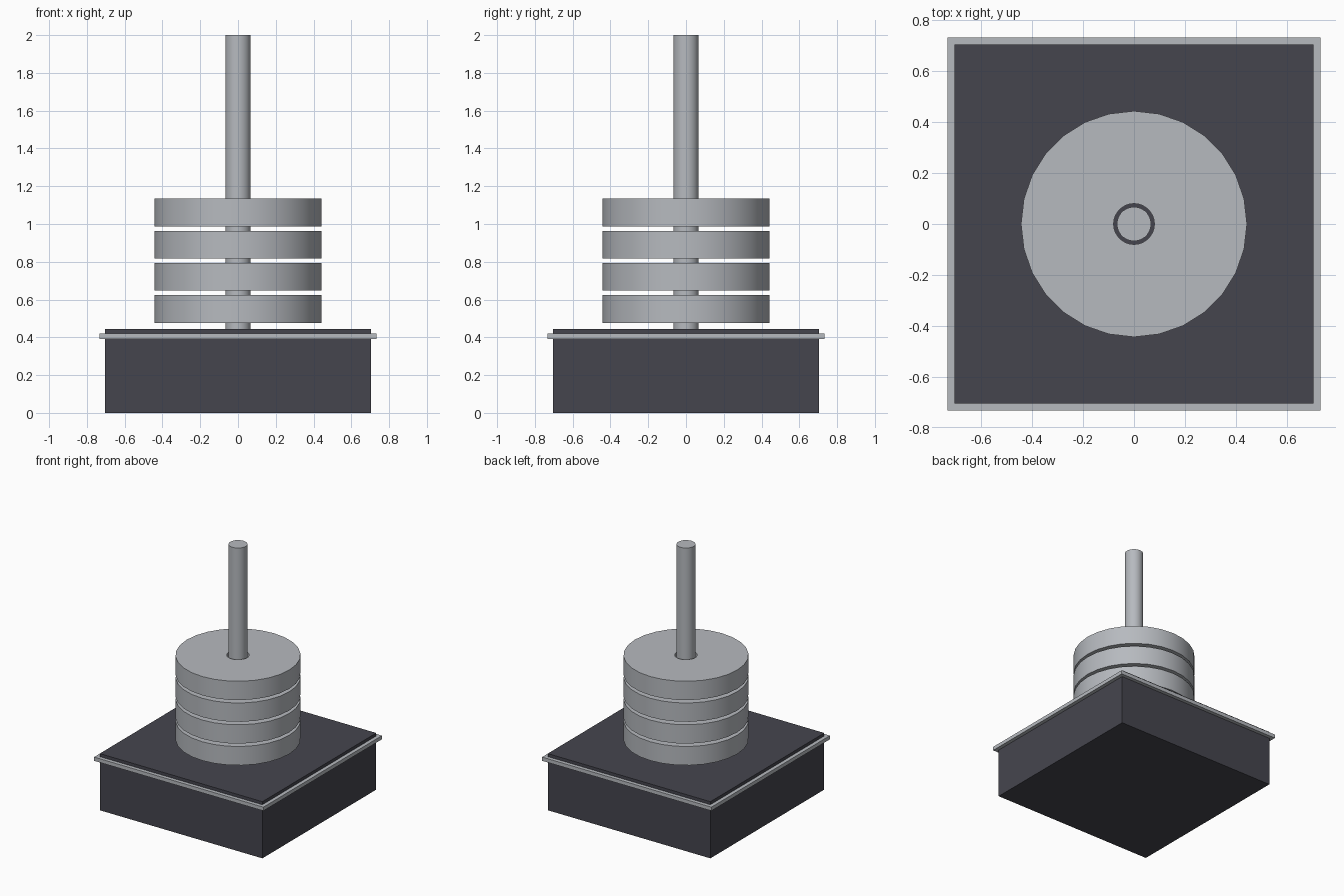
import bpy, bmesh, math
from mathutils import Matrix

cube = bpy.data.objects.get("Cube")
if cube:
    bpy.data.objects.remove(cube, do_unlink=True)


def material(name, colour):
    mat = bpy.data.materials.new(name)
    mat.use_nodes = True
    mat.diffuse_color = colour
    mat.node_tree.nodes["Principled BSDF"].inputs["Base Color"].default_value = colour
    return mat


dark = material("charcoal", (0.06, 0.06, 0.076, 1))
steel = material("light_steel", (0.47, 0.49, 0.52, 1))
SIDES = 28


def finish(name, bm, mat, smooth=False):
    bmesh.ops.recalc_face_normals(bm, faces=bm.faces)
    mesh = bpy.data.meshes.new(name)
    bm.to_mesh(mesh)
    bm.free()
    mesh.materials.append(mat)
    obj = bpy.data.objects.new(name, mesh)
    bpy.context.collection.objects.link(obj)
    if smooth:
        bpy.ops.object.select_all(action="DESELECT")
        obj.select_set(True)
        bpy.context.view_layer.objects.active = obj
        bpy.ops.object.shade_smooth_by_angle(angle=math.radians(30))
    return obj


def slab(name, width, z0, z1, mat):
    bm = bmesh.new()
    size = Matrix.Diagonal((width, width, z1 - z0, 1))
    bmesh.ops.create_cube(bm, size=1, matrix=Matrix.Translation((0, 0, (z0 + z1) / 2)) @ size)
    return finish(name, bm, mat)


def rod(name, radius, z0, z1, mat):
    bm = bmesh.new()
    bmesh.ops.create_cone(bm, cap_ends=True, segments=SIDES, radius1=radius, radius2=radius,
                          depth=z1 - z0, matrix=Matrix.Translation((0, 0, (z0 + z1) / 2)))
    return finish(name, bm, mat, smooth=True)


def ring(name, inner, outer, z0, z1, mat):
    # Rectangular section revolved around the rod
    bm = bmesh.new()
    section = [(inner, z0), (outer, z0), (outer, z1), (inner, z1)]
    verts = [bm.verts.new((r, 0, z)) for r, z in section]
    edges = [bm.edges.new((verts[i - 1], verts[i])) for i in range(4)]
    bmesh.ops.spin(bm, geom=verts + edges, cent=(0, 0, 0), axis=(0, 0, 1),
                   angle=math.tau, steps=SIDES)
    bmesh.ops.remove_doubles(bm, verts=bm.verts, dist=0.0001)
    return finish(name, bm, mat, smooth=True)


# Square base with a thin trim plate around its upper edge
slab("base", 1.406, 0, 0.443, dark)
slab("base_trim", 1.464, 0.39, 0.419, steel)

# Central rod
rod("centre_rod", 0.067, 0.40, 2.0, steel)

# Four evenly stacked weights with clearance around the rod
for i in range(4):
    bottom = 0.477 + 0.17 * i
    ring(f"weight_disc_{i + 1}", 0.08, 0.443, bottom, bottom + 0.147, steel)
